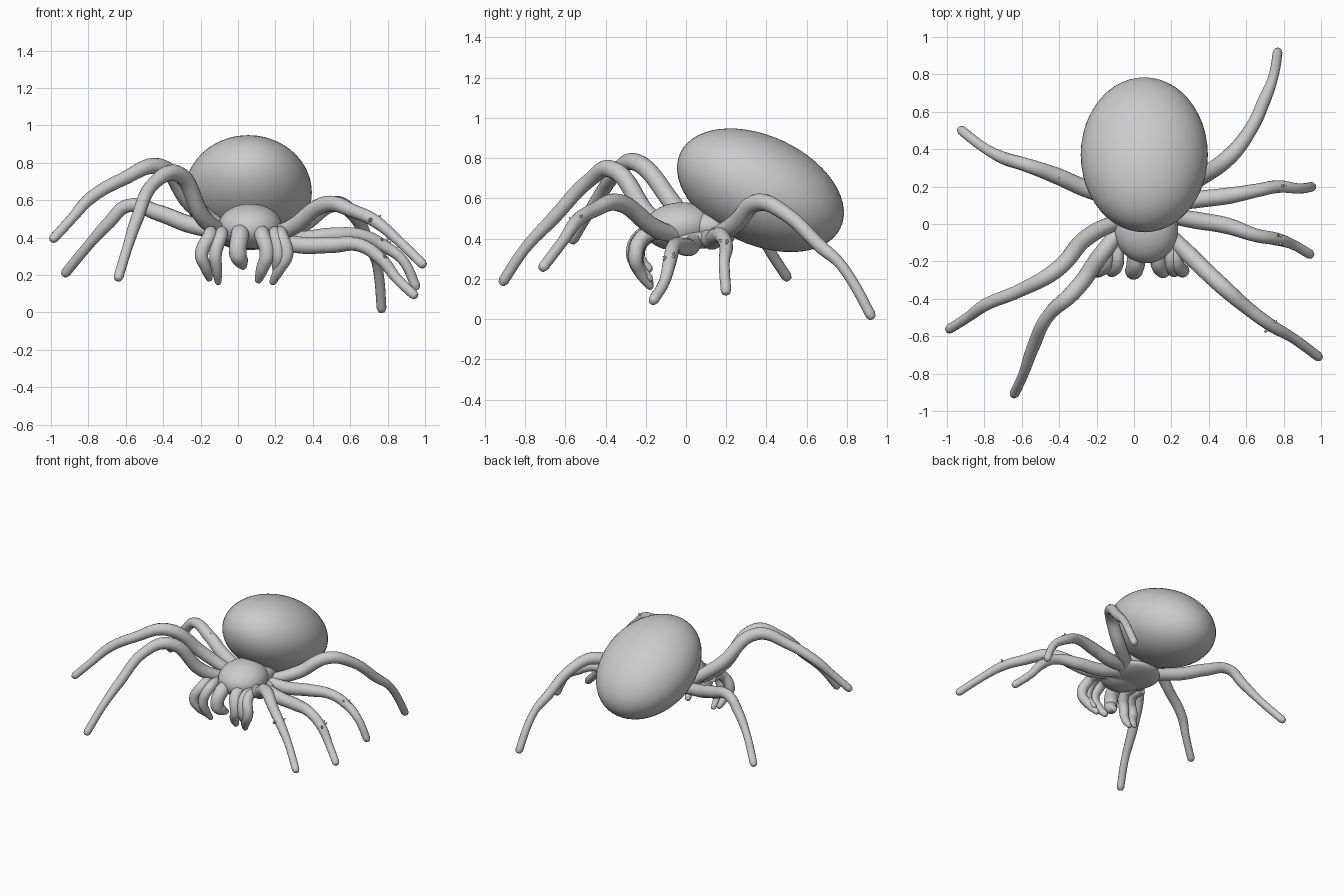
import bpy, math, random
from mathutils import Vector

random.seed(4)
default_cube = bpy.data.objects.get("Cube")
if default_cube:
    bpy.data.objects.remove(default_cube, do_unlink=True)

# One plain clay grey for the whole animal
clay = bpy.data.materials.new("clay_grey")
clay.use_nodes = True
clay.diffuse_color = (.6, .6, .6, 1)
clay.node_tree.nodes["Principled BSDF"].inputs["Base Color"].default_value = clay.diffuse_color


def finish(obj, name):
    """Name a part, colour it and shade it smooth."""
    obj.name = name
    obj.data.materials.clear()
    obj.data.materials.append(clay)
    bpy.ops.object.select_all(action='DESELECT')
    obj.select_set(True)
    bpy.context.view_layer.objects.active = obj
    bpy.ops.object.shade_smooth()
    return obj


def ellipsoid(name, centre, radii, tilt=0):
    bpy.ops.mesh.primitive_uv_sphere_add(segments=48, ring_count=28, location=centre)
    obj = bpy.context.object
    obj.scale = radii
    obj.rotation_euler.x = math.radians(tilt)
    return finish(obj, name)


def tube(name, points, radii):
    """Smooth tapering limb through the points, with a rounded tip."""
    points = [Vector(p) for p in points]
    radii = list(radii)
    direction = (points[-1] - points[-2]).normalized()
    tip = radii[-1]
    base_end = points[-1].copy()
    points[-1] = base_end - direction * tip
    for reach, shrink in ((.7, .75), (.95, .35)):
        points.append(base_end - direction * tip * (1 - reach))
        radii.append(tip * shrink)
    curve = bpy.data.curves.new(name, 'CURVE')
    curve.dimensions = '3D'
    curve.bevel_depth = 1
    curve.bevel_resolution = 5
    curve.resolution_u = 8
    curve.use_fill_caps = True
    spline = curve.splines.new('BEZIER')
    spline.bezier_points.add(len(points) - 1)
    for knot, point, radius in zip(spline.bezier_points, points, radii):
        knot.co = point
        knot.radius = radius
        knot.handle_left_type = knot.handle_right_type = 'AUTO'
    obj = bpy.data.objects.new(name, curve)
    bpy.context.collection.objects.link(obj)
    bpy.ops.object.select_all(action='DESELECT')
    obj.select_set(True)
    bpy.context.view_layer.objects.active = obj
    bpy.ops.object.convert(target='MESH')
    return finish(bpy.context.object, name)


def bristles(name, centre, count=5, spread=.035):
    """Small ragged spikes standing on a leg joint."""
    for i in range(count):
        aim = Vector((random.uniform(-1, 1), random.uniform(-1, 1), random.uniform(-.3, 1))).normalized()
        bpy.ops.mesh.primitive_cone_add(vertices=6, radius1=.012, radius2=.003, depth=.03,
                                        location=Vector(centre) + aim * spread)
        spike = bpy.context.object
        spike.rotation_euler = aim.to_track_quat('Z', 'Y').to_euler()
        finish(spike, f"{name}_bristle_{i}")


# Body: big tilted abdomen, narrow waist, domed head and underside plate
ellipsoid("abdomen", (.055, .37, .64), (.34, .44, .27), -25)
ellipsoid("head", (.065, -.03, .46), (.17, .18, .12), 5)
ellipsoid("waist", (.06, .1, .46), (.15, .17, .09))
ellipsoid("underside", (.06, .06, .4), (.19, .18, .05))

# Legs: hip, thigh, knee, shin, ankle, foot
leg_radii = (.04, .046, .044, .036, .034, .027, .026)
legs = {
    "front_right_leg": [(-.05, 0, .41), (-.18, -.17, .5), (-.33, -.37, .745), (-.45, -.48, .69),
                        (-.54, -.66, .5), (-.59, -.8, .35), (-.645, -.92, .17)],
    "middle_right_leg": [(-.03, .04, .41), (-.25, -.07, .58), (-.42, -.25, .78), (-.62, -.36, .71),
                         (-.79, -.43, .61), (-.89, -.5, .5), (-1, -.57, .38)],
    "back_right_leg": [(0, .1, .41), (-.26, .19, .47), (-.42, .26, .53), (-.59, .32, .57),
                       (-.69, .35, .48), (-.79, .4, .37), (-.935, .51, .195)],
    "front_left_leg": [(.16, -.03, .41), (.28, -.15, .45), (.48, -.34, .58), (.62, -.46, .54),
                       (.73, -.54, .49), (.85, -.61, .39), (1, -.72, .245)],
    "second_left_leg": [(.15, .05, .4), (.33, .02, .36), (.5, -.01, .36), (.65, -.06, .36),
                        (.76, -.08, .29), (.85, -.11, .18), (.955, -.17, .08)],
    "third_left_leg": [(.15, .1, .41), (.33, .13, .39), (.5, .15, .41), (.66, .18, .41),
                       (.77, .2, .36), (.88, .19, .28), (.96, .2, .12)],
    "back_left_leg": [(.15, .12, .4), (.34, .24, .47), (.51, .36, .58), (.62, .5, .52),
                      (.7, .67, .36), (.74, .77, .27), (.77, .93, 0)],
}
for leg_name, path in legs.items():
    tube(leg_name, path, leg_radii)
for leg_name in ("front_left_leg", "second_left_leg", "third_left_leg"):
    bristles(leg_name, legs[leg_name][4])
bristles("back_right_leg", legs["back_right_leg"][2], 3)


# Mouthparts: curled hooks hanging below the head
def hook(name, root_x, belly_x, tip_x, tip_z, width):
    tube(name,
         [(root_x, -.1, .43), (root_x, -.21, .41), (belly_x, -.25, .31),
          ((belly_x + tip_x) / 2, -.225, (tip_z + .31) / 2), (tip_x, -.17, tip_z)],
         [width * s for s in (.9, 1.05, 1, .85, .55)])


hook("outer_right_palp", -.15, -.195, -.15, .17, .036)
hook("inner_right_palp", -.09, -.12, -.105, .15, .034)
hook("right_fang", .01, 0, .03, .24, .047)
hook("left_fang", .13, .155, .105, .16, .04)
hook("inner_left_palp", .2, .215, .205, .19, .034)
hook("outer_left_palp", .23, .26, .18, .15, .036)
